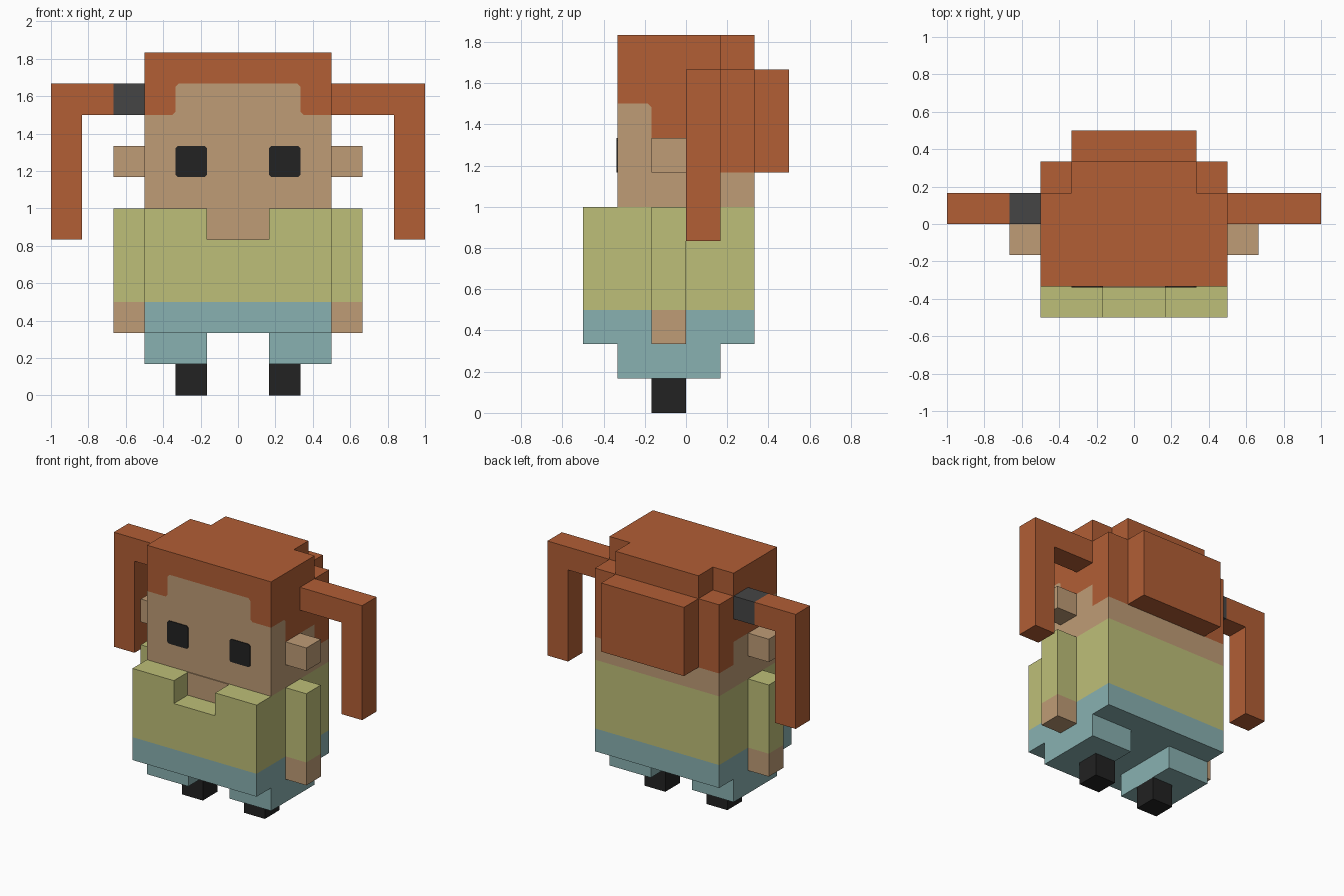
import bpy, bmesh
from mathutils import Matrix

cube = bpy.data.objects.get("Cube")
if cube:
    bpy.data.objects.remove(cube, do_unlink=True)

U = 1 / 6  # size of one block


def material(name, rgb):
    lin = [((c / 255 + 0.055) / 1.055) ** 2.4 for c in rgb] + [1]
    m = bpy.data.materials.new(name)
    m.use_nodes = True
    m.diffuse_color = lin
    bsdf = next(n for n in m.node_tree.nodes if n.type == 'BSDF_PRINCIPLED')
    bsdf.inputs["Base Color"].default_value = lin
    return m


HAIR = material("auburn_hair", (178, 94, 53))
SKIN = material("tan_skin", (191, 156, 118))
SHIRT = material("lime_shirt", (190, 191, 120))
TROUSERS = material("teal_trousers", (137, 177, 177))
BLACK = material("black", (34, 34, 34))
BAND = material("grey_band", (69, 69, 69))


def prism_mesh(points, axis, lo, hi):
    """Extrude a profile along y (points are x, z) or z (points are x, y)."""
    place = (lambda a, b: (a, lo, b)) if axis == 'y' else (lambda a, b: (a, b, lo))
    step = (0, hi - lo, 0) if axis == 'y' else (0, 0, hi - lo)
    bm = bmesh.new()
    face = bm.faces.new([bm.verts.new(place(a, b)) for a, b in points])
    new = bmesh.ops.extrude_face_region(bm, geom=[face])["geom"]
    bmesh.ops.translate(bm, vec=step, verts=[v for v in new if isinstance(v, bmesh.types.BMVert)])
    bmesh.ops.recalc_face_normals(bm, faces=bm.faces)
    return bm


def finish(name, bm, *mats):
    bmesh.ops.transform(bm, matrix=Matrix.Scale(U, 4), verts=bm.verts)
    mesh = bpy.data.meshes.new(name)
    bm.to_mesh(mesh)
    bm.free()
    for m in mats:
        mesh.materials.append(m)
    obj = bpy.data.objects.new(name, mesh)
    bpy.context.collection.objects.link(obj)
    return obj


def prism(name, points, axis, lo, hi, mat):
    return finish(name, prism_mesh(points, axis, lo, hi), mat)


def box(name, x, y, z, mat):
    pts = [(x[0], y[0]), (x[1], y[0]), (x[1], y[1]), (x[0], y[1])]
    return prism(name, pts, 'z', z[0], z[1], mat)


# Head: stepped plan, cut along the hairline and coloured by region
plan = [(-3, -2), (3, -2), (3, 1), (2, 1), (2, 2), (-2, 2), (-2, 1), (-3, 1)]
bm = prism_mesh(plan, 'z', 6, 11)
cuts = [((0, 0, z), (0, 0, 1)) for z in (7, 8, 9, 10)]
cuts += [((x, 0, 0), (1, 0, 0)) for x in (-2, 2)] + [((0, -1, 0), (0, 1, 0))]
for co, no in cuts:
    bmesh.ops.bisect_plane(bm, geom=bm.verts[:] + bm.edges[:] + bm.faces[:],
                           dist=1e-4, plane_co=co, plane_no=no)

# Soften the hairline corners
corners = [(s * 2, -2, z) for s in (-1, 1) for z in (9, 10)] + [(s * 3, -1, 9) for s in (-1, 1)]
picked = [v for v in bm.verts if any((v.co - type(v.co)(c)).length < 0.01 for c in corners)]
bmesh.ops.bevel(bm, geom=picked, offset=0.1, affect='VERTICES', segments=1, profile=0.5)


def is_hair(c):
    x, y, z = c
    if y < -1.99:
        return z > 9.99 or (z > 9.01 and abs(x) > 2)
    if abs(x) > 2.99:
        return z > 8.99 or (z > 8 and y > -1)
    return z > 7


for f in bm.faces:
    f.material_index = int(is_hair(f.calc_center_median()))
finish("head", bm, SKIN, HAIR)

# Back of the hair and chin
box("hair_bun", (-2, 2), (2, 3), (7, 10), HAIR)
box("chin", (-1, 1), (-2.04, -2), (5, 6), SKIN)

# Torso: shirt with a neck notch, trousers below
box("shirt", (-3, 3), (-2, 2), (3, 6), SHIRT)
notched = [(-3, 3), (3, 3), (3, 6), (1, 6), (1, 5), (-1, 5), (-1, 6), (-3, 6)]
prism("shirt_front", notched, 'y', -3, -2, SHIRT)
box("trousers", (-3, 3), (-3, 2), (2, 3), TROUSERS)

# Paired parts
for side, s in (("left", 1), ("right", -1)):
    def span(a, b):
        return sorted((s * a, s * b))

    box(side + "_hair_corner", span(2, 3), (1, 2), (7, 10), HAIR)
    box(side + "_nape", span(2, 3), (1, 2), (6, 7), SKIN)
    box(side + "_ear", span(3, 4), (-1, 0), (7, 8), SKIN)
    box(side + "_sleeve", span(3, 4), (-1, 0), (3, 6), SHIRT)
    box(side + "_hand", span(3, 4), (-1, 0), (2, 3), SKIN)
    box(side + "_leg", span(1, 3), (-2, 1), (1, 2), TROUSERS)
    box(side + "_foot", span(1, 2), (-1, 0), (0, 1), BLACK)

    # Eye plate with clipped corners
    c = 0.07
    eye = [(1 + c, 7), (2 - c, 7), (2, 7 + c), (2, 8 - c),
           (2 - c, 8), (1 + c, 8), (1, 8 - c), (1, 7 + c)]
    prism(side + "_eye", [(s * x, z) for x, z in eye], 'y', -2.03, -2, BLACK)

    # Pigtail; only the right one has a hair band
    root = 3 if s > 0 else 4
    tail = [(root, 9), (5, 9), (5, 5), (6, 5), (6, 10), (root, 10)]
    prism(side + "_pigtail", [(s * x, z) for x, z in tail], 'y', 0, 1, HAIR)
box("hair_band", (-4, -3), (0, 1), (9, 10), BAND)
